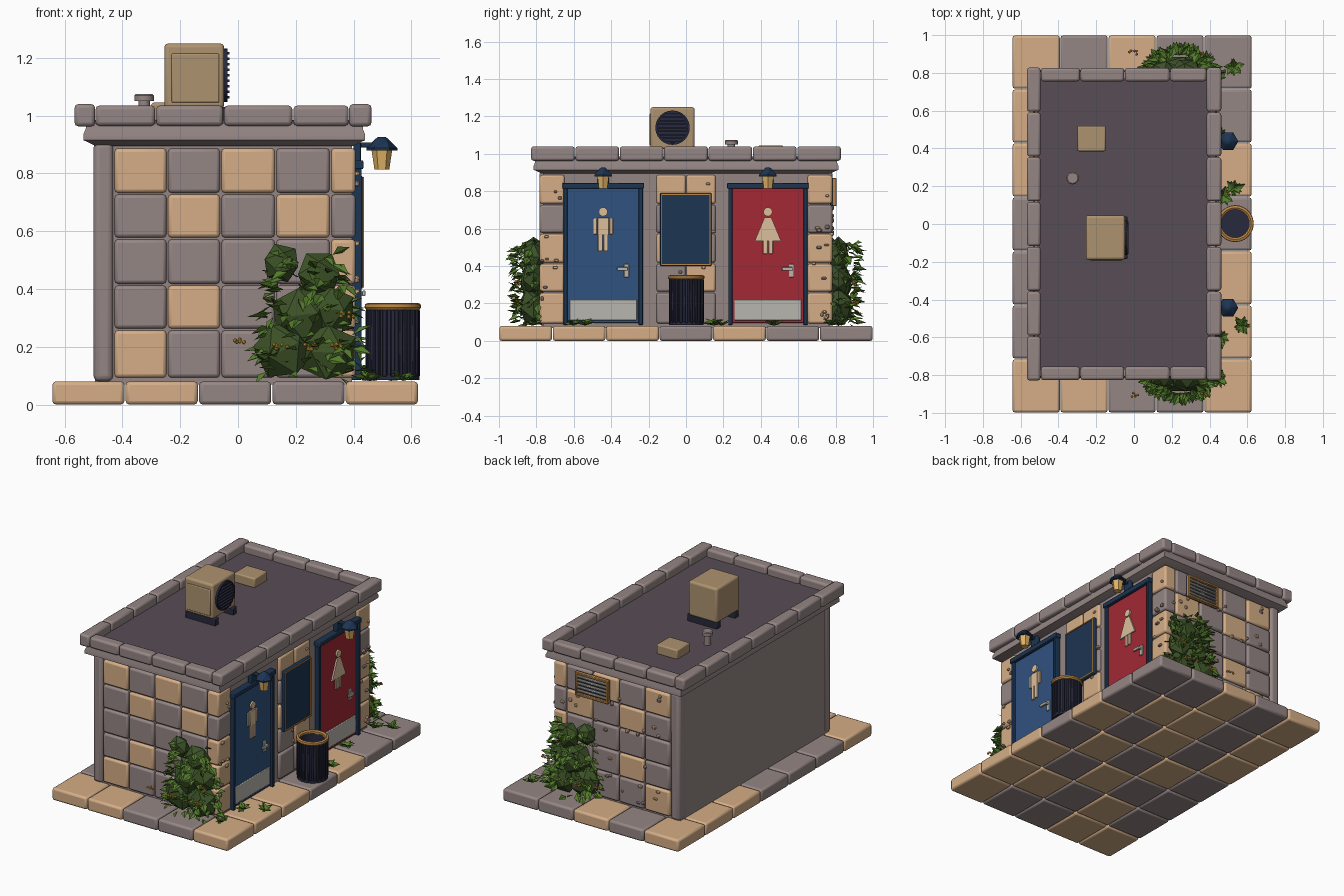
import bpy, bmesh, random
from math import pi, sin, cos, radians
from mathutils import Vector, Matrix

if "Cube" in bpy.data.objects:
    bpy.data.objects.remove(bpy.data.objects["Cube"])

random.seed(4)
COL = dict(tan=(.66, .42, .24), grey=(.30, .24, .235), roof=(.095, .075, .09), blue=(.03, .085, .21),
           red=(.36, .022, .035), navy=(.012, .035, .085), steel=(.48, .47, .43), cream=(.72, .52, .34),
           gold=(.5, .24, .06), iron=(.02, .022, .045), hvac=(.42, .29, .16), glass=(.75, .45, .13),
           leaf=(.09, .2, .025), bush=(.045, .085, .02), yellow=(.8, .4, .04), pink=(.6, .25, .3))
MATS = {}
for key, c in COL.items():
    MATS[key] = bpy.data.materials.new(key)
    MATS[key].diffuse_color = (*c, 1)


def finish(name, bm, mats, bevel=0, smooth=True, seg=2):
    bmesh.ops.recalc_face_normals(bm, faces=bm.faces) if smooth else None
    me = bpy.data.meshes.new(name)
    bm.to_mesh(me)
    bm.free()
    for m in mats:
        me.materials.append(MATS[m])
    ob = bpy.data.objects.new(name, me)
    bpy.context.collection.objects.link(ob)
    if bevel:
        b = ob.modifiers.new("bevel", 'BEVEL')
        b.width, b.segments = bevel, seg
    if smooth:
        bpy.ops.object.select_all(action='DESELECT')
        ob.select_set(True)
        bpy.context.view_layer.objects.active = ob
        bpy.ops.object.shade_smooth_by_angle(angle=radians(40))
    return ob


def blocks(name, items, bevel=0, seg=2):
    """items: (x0, x1, y0, y1, z0, z1, material) boxes gathered in one object"""
    bm = bmesh.new()
    mats = sorted({i[6] for i in items})
    for x0, x1, y0, y1, z0, z1, m in items:
        M = Matrix.Translation(((x0+x1)/2, (y0+y1)/2, (z0+z1)/2)) @ Matrix.Diagonal((x1-x0, y1-y0, z1-z0, 1))
        vs = bmesh.ops.create_cube(bm, size=1, matrix=M)['verts']
        for f in {f for v in vs for f in v.link_faces}:
            f.material_index = mats.index(m)
    return finish(name, bm, mats, bevel, seg=seg)


def lathe(name, pts, loc, mat, n=24, axis='Z'):
    bm = bmesh.new()
    vs = [bm.verts.new((r, 0, z)) for r, z in pts]
    es = [bm.edges.new(p) for p in zip(vs, vs[1:])]
    bmesh.ops.spin(bm, geom=vs+es, axis=(0, 0, 1), cent=(0, 0, 0), angle=2*pi, steps=n)
    bmesh.ops.remove_doubles(bm, verts=bm.verts, dist=1e-5)
    ob = finish(name, bm, [mat])
    ob.location = loc
    if axis == 'X':
        ob.rotation_euler = (0, pi/2, 0)
    return ob


def prism(name, yz, x0, x1, mat):
    bm = bmesh.new()
    f = bm.faces.new([bm.verts.new((x0, y, z)) for y, z in yz])
    r = bmesh.ops.extrude_face_region(bm, geom=[f])
    bmesh.ops.translate(bm, verts=[v for v in r['geom'] if isinstance(v, bmesh.types.BMVert)], vec=(x1-x0, 0, 0))
    return finish(name, bm, [mat])


def pick(c):
    return 'tan' if c == 'T' else 'grey'


# paving slab, 5 x 7 tiles
rows = ["TTGGT", "GTGTT", "GGTGT", "GTGTG", "TGTGT", "TGTTG", "TGTGG"]
dx, dy = 1.27/5, 2/7
blocks("paving_tiles", [(-.645+i*dx+.002, -.645+(i+1)*dx-.002, -1+j*dy+.002, -1+(j+1)*dy-.002, 0, .08, pick(rows[j][i]))
                        for i in range(5) for j in range(7)], .013)
# wall core and rear corner posts
blocks("wall_core", [(-.495, .395, -.765, .765, .07, .95, 'grey')])
blocks("rear_posts", [(-.5, -.432, s*.75-.033, s*.75+.033, .08, .91, 'grey') for s in (-1, 1)], .02, 3)
# stone cladding on both ends and the entrance wall
xs = [-.43, -.245, -.06, .13, .32, .41]
zs = [.09, .26, .415, .575, .73, .89]
pat = ["TGGGT", "GTGGT", "GGGGT", "GTGTG", "TGTGT"]
stones = []
for s in (-1, 1):
    for j in range(5):
        for i in range(5):
            inner = .65 if i == 4 else .74
            y0, y1 = sorted((s*inner, s*.782))
            stones.append((xs[i]+.003, xs[i+1]-.003, y0, y1, zs[j]+.003, zs[j+1]-.003, pick(pat[j][i])))
for j in range(5):
    for i, y in enumerate((-.16, 0)):
        m = 'tan' if j == 4 or (i + j) % 3 == 2 else 'grey'
        stones.append((.36, .412, y+.002, y+.158, zs[j]+.003, zs[j+1]-.003, m))
blocks("wall_stones", stones, .012)
# pebbles set in the walls
peb = []
for k in range(85):
    z, w, h = random.uniform(.12, .87), random.uniform(.008, .014), random.uniform(.006, .011)
    if k < 40:
        y = random.choice((-1, 1))*random.choice((random.uniform(.67, .77), random.uniform(.02, .15)))
        peb.append((.4, .42, y-w, y+w, z-h, z+h, random.choice(('tan', 'grey'))))
    else:
        x = random.uniform(-.4, .38)
        peb.append((x-w, x+w, .77, .79, z-h, z+h, random.choice(('tan', 'grey'))))
blocks("wall_pebbles", peb, .004, 1)

# cornice: stepped flare below the parapet
bm = bmesh.new()
rings = []
for o, z in ((-.012, .895), (.018, .91), (.03, .915), (.03, .935), (.022, .955), (.022, .975)):
    rings.append([bm.verts.new((x, y, z)) for x, y in ((-.505-o, -.785-o), (.41+o, -.785-o), (.41+o, .785+o), (-.505-o, .785+o))])
for a, b in zip(rings, rings[1:]):
    for i in range(4):
        bm.faces.new((a[i], a[(i+1) % 4], b[(i+1) % 4], b[i]))
bm.faces.new(rings[0])
bm.faces.new(rings[-1])
finish("cornice", bm, ['grey'])
blocks("flat_roof", [(-.51, .40, -.77, .77, .96, .985, 'roof')])
# parapet blocks
cap = []
px = [-.495, -.285, -.05, .19, .385]
for s in (-1, 1):
    y0, y1 = sorted((s*.755, s*.826))
    cap += [(a+.002, b-.002, y0, y1, .965, 1.035, 'grey') for a, b in zip(px, px[1:])]
    a, b = ((-.566, -.495), (.385, .462))[s > 0]
    w = 1.66/7
    cap += [(a, b, -.83+k*w+.002, -.83+(k+1)*w-.002, .963, 1.04, 'grey') for k in range(7)]
blocks("parapet", cap, .013)

# doors with frame, kick plate, handle
for nm, c, m in (("blue", -.443, 'blue'), ("red", .438, 'red')):
    blocks(nm+"_door", [(.38, .412, c-.195, c+.195, .095, .82, m)], .004)
    blocks(nm+"_door_frame", [(.38, .428, c-.212, c-.19, .085, .83, 'navy'), (.38, .428, c+.19, c+.212, .085, .83, 'navy'),
                              (.38, .434, c-.218, c+.218, .815, .845, 'navy')], .004)
    blocks(nm+"_kick_plate", [(.40, .418, c-.18, c+.18, .11, .222, 'steel')], .004)
    blocks(nm+"_handle", [(.40, .42, c+.112, c+.138, .34, .41, 'steel'), (.41, .44, c+.118, c+.132, .378, .392, 'steel'),
                          (.43, .442, c+.075, c+.132, .376, .394, 'steel')], .003)
    lathe(nm+"_figure_head", [(0, 0), (.024, 0), (.024, .012), (0, .012)], (.41, c, .69), 'cream', 16, 'X')
    # wall lamp over the door
    blocks(nm+"_lamp_bracket", [(.40, .425, c-.03, c+.03, .835, .91, 'navy'), (.41, .5, c-.01, c+.01, .89, .907, 'navy')], .004)
    lathe(nm+"_lamp_shade", [(0, .88), (.054, .88), (.054, .888), (.022, .92), (.012, .927), (0, .927)], (.498, c, 0), 'navy', 6)
    lathe(nm+"_lamp_glass", [(0, .814), (.026, .814), (.028, .83), (.036, .882), (0, .882)], (.498, c, 0), 'glass', 6)
c = -.443
blocks("man_figure", [(.405, .422, c-.03, c+.03, .565, .66, 'cream'), (.405, .421, c-.052, c-.034, .57, .655, 'cream'),
                      (.405, .421, c+.034, c+.052, .57, .655, 'cream'), (.405, .422, c-.027, c-.003, .48, .57, 'cream'),
                      (.405, .422, c+.003, c+.027, .48, .57, 'cream')], .003)
c = .438
prism("woman_dress", [(c-.018, .66), (c-.07, .535), (c+.07, .535), (c+.018, .66)], .405, .422, 'cream')
blocks("woman_legs", [(.405, .42, c-.026, c-.004, .465, .54, 'cream'), (.405, .42, c+.004, c+.026, .465, .54, 'cream')], .003)

# sign board (left blank) with thin gold border
blocks("sign_board", [(.40, .432, -.138, .136, .40, .792, 'navy')], .006)
blocks("sign_border", [(.42, .437, -.13, .128, .405, .412, 'gold'), (.42, .437, -.13, .128, .78, .787, 'gold'),
                       (.42, .437, -.134, -.127, .405, .787, 'gold'), (.42, .437, .125, .132, .405, .787, 'gold')])
# louvred vent on the far end wall
blocks("end_vent", [(.0, .24, .77, .79, .72, .87, 'iron'), (.0, .24, .775, .805, .855, .87, 'gold'), (.0, .24, .775, .805, .72, .735, 'gold'),
                    (.0, .015, .775, .805, .72, .87, 'gold'), (.225, .24, .775, .805, .72, .87, 'gold')]
       + [(.015, .225, .78, .802, .744+k*.023, .756+k*.023, 'steel') for k in range(5)], .003, 1)

# rooftop unit, hatch and pipe
blocks("roof_unit", [(-.255, -.048, -.19, .046, 1.025, 1.25, 'hvac')], .014, 3)
blocks("roof_unit_panel", [(-.23, -.065, -.196, -.18, 1.045, 1.215, 'hvac')], .005)
blocks("roof_unit_feet", [(-.25, -.035, y, y+.04, .98, 1.03, 'iron') for y in (-.185, .0)], .005)
lathe("fan_recess", [(0, 0), (.09, 0), (.09, .005), (0, .005)], (-.05, -.072, 1.14), 'iron', 24, 'X')
lathe("fan_ring", [(.082, 0), (.092, 0), (.092, .014), (.082, .014), (.082, 0)], (-.05, -.072, 1.14), 'iron', 24, 'X')
fins = []
for k in range(-4, 5):
    h = (.086**2 - (k*.019)**2)**.5
    fins.append((-.046, -.03, -.072-h, -.072+h, 1.136+k*.019, 1.144+k*.019, 'iron'))
blocks("fan_fins", fins)
blocks("roof_hatch", [(-.30, -.15, .385, .52, .98, 1.045, 'hvac')], .008)
lathe("roof_pipe", [(0, .98), (.02, .98), (.02, 1.05), (.034, 1.05), (.034, 1.07), (.028, 1.075), (0, 1.075)], (-.325, .243, 0), 'grey', 12)

# litter bin
loc = (.536, .002, 0)
lathe("bin_liner", [(0, .085), (.083, .085), (.083, .335), (.074, .335), (.074, .12), (0, .12)], loc, 'iron')
lathe("bin_rim", [(.074, .33), (.092, .328), (.098, .336), (.096, .348), (.084, .352), (.074, .345), (.074, .33)], loc, 'gold')
lathe("bin_foot", [(.07, .085), (.092, .085), (.092, .105), (.07, .105)], loc, 'iron')
bm = bmesh.new()
for k in range(20):
    bmesh.ops.create_cube(bm, size=1, matrix=Matrix.Translation(loc) @ Matrix.Rotation(k*pi/10, 4, 'Z')
                          @ Matrix.Translation((.087, 0, .212)) @ Matrix.Diagonal((.014, .016, .232, 1)))
finish("bin_slats", bm, ['iron'], .003, seg=1)


def leaf(bm, pos, d, size, mi=0):
    """folded four-point leaf"""
    M = Matrix.Translation(pos) @ Vector(d).to_track_quat('Y', 'Z').to_matrix().to_4x4() @ Matrix.Rotation(random.uniform(-.7, .7), 4, 'Y')
    p = [bm.verts.new(M @ (Vector(q)*size)) for q in ((0, 0, 0), (.3, .45, .1), (0, 1, -.05), (-.3, .45, .1))]
    for t in ((0, 1, 2), (0, 2, 3)):
        bm.faces.new([p[i] for i in t]).material_index = mi


# climbing bushes at both end walls: faceted cores, leaves, flowers
for s, nm in ((-1, "near"), (1, "far")):
    bm = bmesh.new()
    for x, z, r in ((.16, .19, .11), (.31, .18, .11), (.22, .31, .11), (.32, .33, .09), (.28, .45, .085), (.15, .49, .07)):
        bmesh.ops.create_icosphere(bm, subdivisions=1, radius=r, matrix=Matrix.Translation((x, s*.815, z))
                                   @ Matrix.Diagonal((1, .75, 1, 1)) @ Matrix.Rotation(random.random()*3, 4, 'Y'))
    for v in bm.verts:
        v.co.z = max(v.co.z, .08)
    finish("bush_core_"+nm, bm, ['bush'], smooth=False)
    bm = bmesh.new()
    for k in range(130):
        z = random.uniform(.09, .52)
        half = .19*(1-.5*((z-.08)/.45)**2)
        a = random.uniform(0, pi)
        n = Vector((cos(a), s*sin(a), random.uniform(-.5, .6)))
        pos = Vector((.245+half*.85*cos(a), s*(.79+.105*sin(a)), z))
        leaf(bm, pos, n + Vector((random.uniform(-.9, .9), 0, random.uniform(-.9, .6))), random.uniform(.05, .08))
    finish("bush_leaves_"+nm, bm, ['leaf'], smooth=False)
    bm = bmesh.new()
    for x, z in ((0, .22), (.15, .20), (.25, .2), (.34, .2), (.38, .31)):
        for k in range(5):
            M = Matrix.Translation((x+random.uniform(-.025, .025), s*random.uniform(.89, .92), z+random.uniform(-.01, .01)))
            vs = bmesh.ops.create_icosphere(bm, subdivisions=1, radius=.008, matrix=M)['verts']
            for f in {f for v in vs for f in v.link_faces}:
                f.material_index = int(s > 0 and k > 2)
    finish("flowers_"+nm, bm, ['yellow', 'pink'], smooth=False)

# grass tufts on the paving
bm = bmesh.new()
for x, y in ((.57, -.54), (.46, -.6), (.53, .19), (.47, .15), (.53, .83), (.46, .47), (.45, -.82), (.44, .78)):
    for k in range(11):
        a = k*2*pi/11 + random.random()*.5
        leaf(bm, (x, y, .082), (cos(a), sin(a), random.uniform(.2, .9)), random.uniform(.045, .065))
finish("grass_tufts", bm, ['leaf'], smooth=False)

for m in bpy.data.materials:
    if m.users and not m.is_grease_pencil:
        m.use_nodes = True
        m.node_tree.nodes["Principled BSDF"].inputs["Base Color"].default_value = m.diffuse_color
